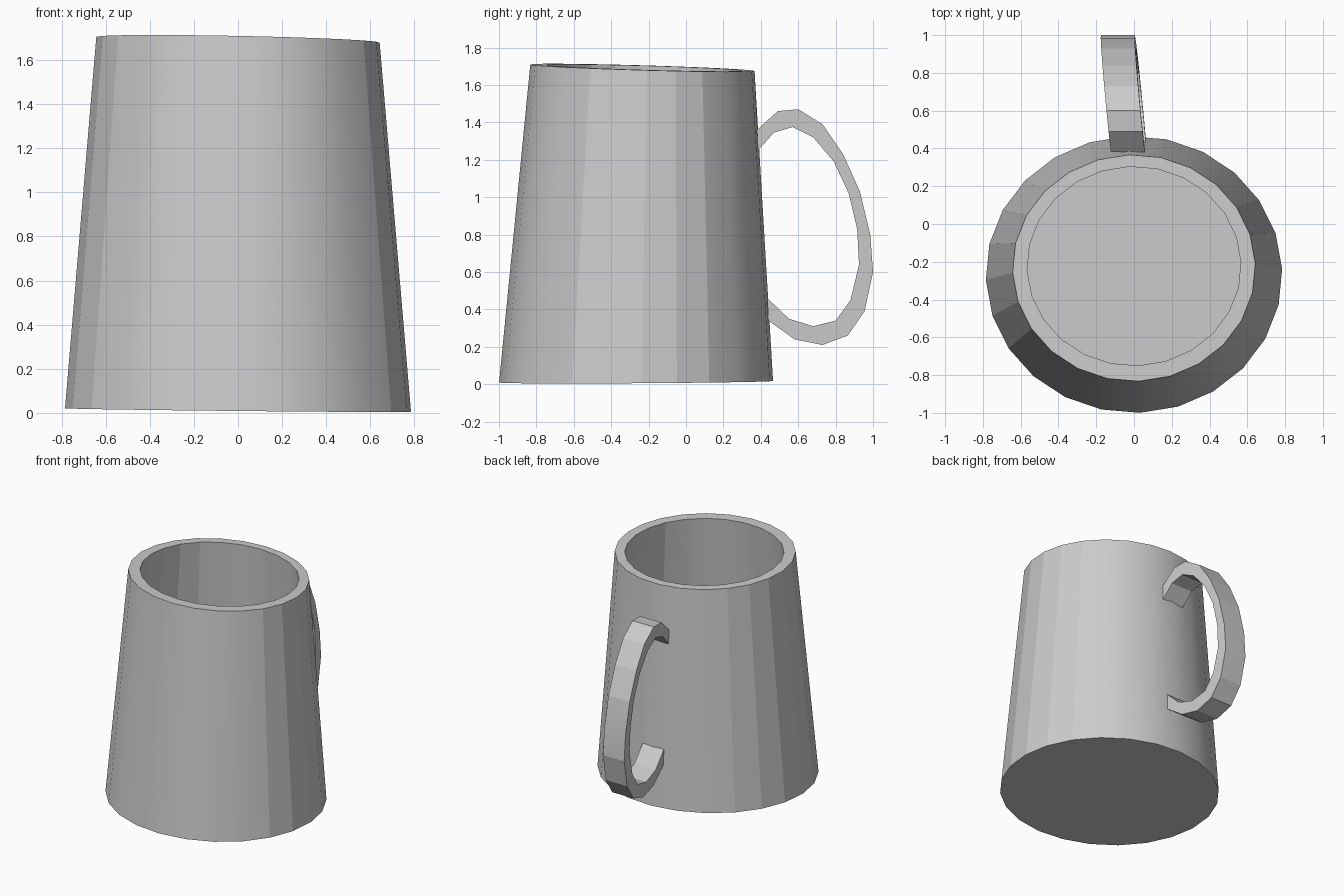
import bpy, bmesh, math

if "Cube" in bpy.data.objects:
    bpy.data.objects.remove(bpy.data.objects["Cube"], do_unlink=True)

SIDES = 24
PHASE = math.radians(2.3)

grey = bpy.data.materials.new("plain grey")
grey.use_nodes = True
grey.diffuse_color = (0.6, 0.6, 0.6, 1)
grey.node_tree.nodes["Principled BSDF"].inputs["Base Color"].default_value = grey.diffuse_color


def finish(bm, name, angle):
    bmesh.ops.recalc_face_normals(bm, faces=bm.faces)
    mesh = bpy.data.meshes.new(name)
    bm.to_mesh(mesh)
    bm.free()
    mesh.materials.append(grey)
    obj = bpy.data.objects.new(name, mesh)
    bpy.context.collection.objects.link(obj)
    bpy.ops.object.select_all(action="DESELECT")
    obj.select_set(True)
    bpy.context.view_layer.objects.active = obj
    bpy.ops.object.shade_smooth_by_angle(angle=math.radians(angle))
    return obj


def bridge(bm, a, b, closed=True):
    n = len(a)
    for i in range(n if closed else n - 1):
        j = (i + 1) % n
        bm.faces.new((a[i], a[j], b[j], b[i]))


def ring(bm, cy, rx, ry, z, slope_x, slope_y):
    verts = []
    for i in range(SIDES):
        a = PHASE + math.tau * i / SIDES
        x, y = rx * math.cos(a), ry * math.sin(a)
        verts.append(bm.verts.new((x, cy + y, z + slope_x * x + slope_y * y)))
    return verts


# Mug body: tapered, slightly uneven wall with a hollow inside
bm = bmesh.new()
rings = [
    ring(bm, -0.267, 0.785, 0.733, 0.013, -0.01, 0.006),
    ring(bm, -0.233, 0.643, 0.60, 1.692, -0.02, -0.029),
    ring(bm, -0.223, 0.566, 0.527, 1.692, -0.02, -0.029),
    ring(bm, -0.255, 0.70, 0.65, 0.1, -0.01, 0.006),
]
for lower, upper in zip(rings, rings[1:]):
    bridge(bm, lower, upper)
bm.faces.new(rings[0])
bm.faces.new(rings[-1])
finish(bm, "mug_body", 15)

# Handle: flat band following a leaning oval, as (y, z) profiles
OUTER = [(.38, 1.36), (.49, 1.46), (.6, 1.47), (.73, 1.39), (.84, 1.23), (.93, 1.03),
         (.985, .8), (1, .6), (.955, .39), (.865, .26), (.73, .21), (.58, .24), (.44, .34)]
INNER = [(.385, 1.25), (.47, 1.345), (.57, 1.375), (.68, 1.32), (.79, 1.19), (.87, 1.02),
         (.915, .83), (.925, .64), (.88, .45), (.8, .34), (.68, .31), (.55, .35), (.435, .46)]
HALF_WIDTH = 0.09

bm = bmesh.new()


def handle_edge(profile, side):
    return [bm.verts.new((side * HALF_WIDTH - 0.033 - 0.1 * (y - 0.385) - 0.012 * (z - 1.36), y, z))
            for y, z in profile]


strips = [handle_edge(OUTER, -1), handle_edge(OUTER, 1),
          handle_edge(INNER, 1), handle_edge(INNER, -1)]
for k in range(4):
    bridge(bm, strips[k], strips[(k + 1) % 4], closed=False)
for end in (0, -1):
    bm.faces.new([s[end] for s in strips])
finish(bm, "mug_handle", 10)
